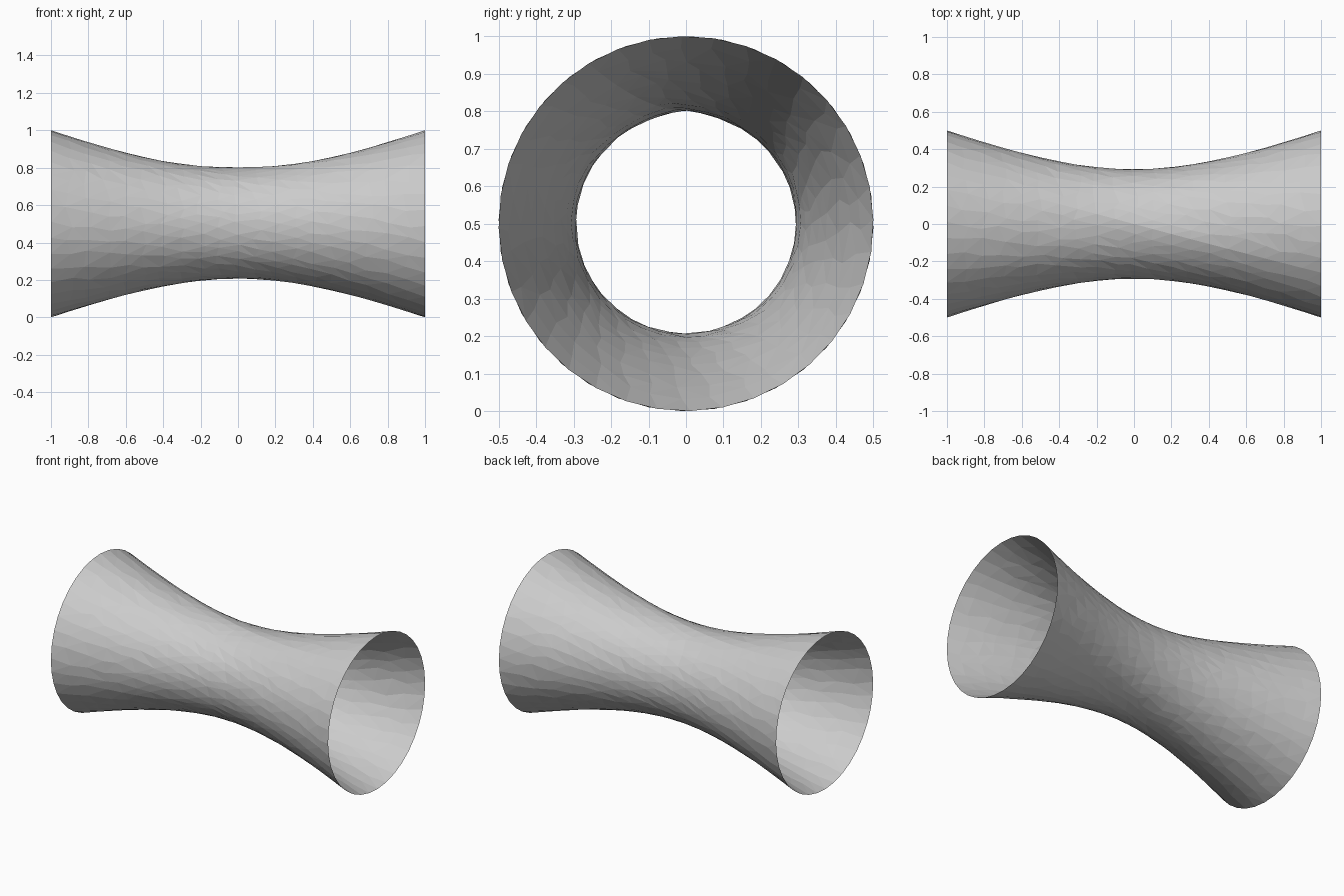
import bpy, bmesh, math, random

if "Cube" in bpy.data.objects:
    bpy.data.objects.remove(bpy.data.objects["Cube"])

random.seed(4)
SIDES, RINGS = 36, 20
END_R, WAIST_R, CENTRE_Z = 0.5, 0.293, 0.5


def waist_radius(x):
    # hyperbolic profile: wide mouths, narrow middle
    return math.sqrt(WAIST_R ** 2 + (END_R ** 2 - WAIST_R ** 2) * x * x)


def surface_point(x, a):
    # a is the angle from the top seam, which winds slowly round the tube
    r = waist_radius(x)
    twist = -math.asin(0.26 * x / r)
    off = (a + math.pi) % (2 * math.pi) - math.pi
    r += 0.009 * max(0, 1 - abs(off) / 0.35) * (1 - x * x)
    t = a + twist
    return (x, r * math.sin(t), CENTRE_Z + r * math.cos(t))


# Open waisted tube with slightly irregular facets
bm = bmesh.new()
rings = []
for i in range(RINGS + 1):
    ring = []
    for j in range(SIDES):
        x = -1 + 2 * i / RINGS
        a = 2 * math.pi * j / SIDES
        if 0 < i < RINGS and j:
            x += random.uniform(-0.025, 0.025)
            a += random.uniform(-0.04, 0.04)
        ring.append(bm.verts.new(surface_point(x, a)))
    rings.append(ring)

for lower, upper in zip(rings, rings[1:]):
    for j in range(SIDES):
        k = (j + 1) % SIDES
        bm.faces.new((lower[j], lower[k], upper[k], upper[j]))

bmesh.ops.triangulate(bm, faces=bm.faces[:], quad_method='SHORT_EDGE')
bmesh.ops.recalc_face_normals(bm, faces=bm.faces[:])
# Normals must point away from the axis
bm.normal_update()
f = bm.faces[:][0]
c = f.calc_center_median()
if f.normal.y * c.y + f.normal.z * (c.z - CENTRE_Z) < 0:
    bmesh.ops.reverse_faces(bm, faces=bm.faces[:])

mesh = bpy.data.meshes.new("waisted_tube")
bm.to_mesh(mesh)
bm.free()
bpy.context.collection.objects.link(bpy.data.objects.new("waisted_tube", mesh))
